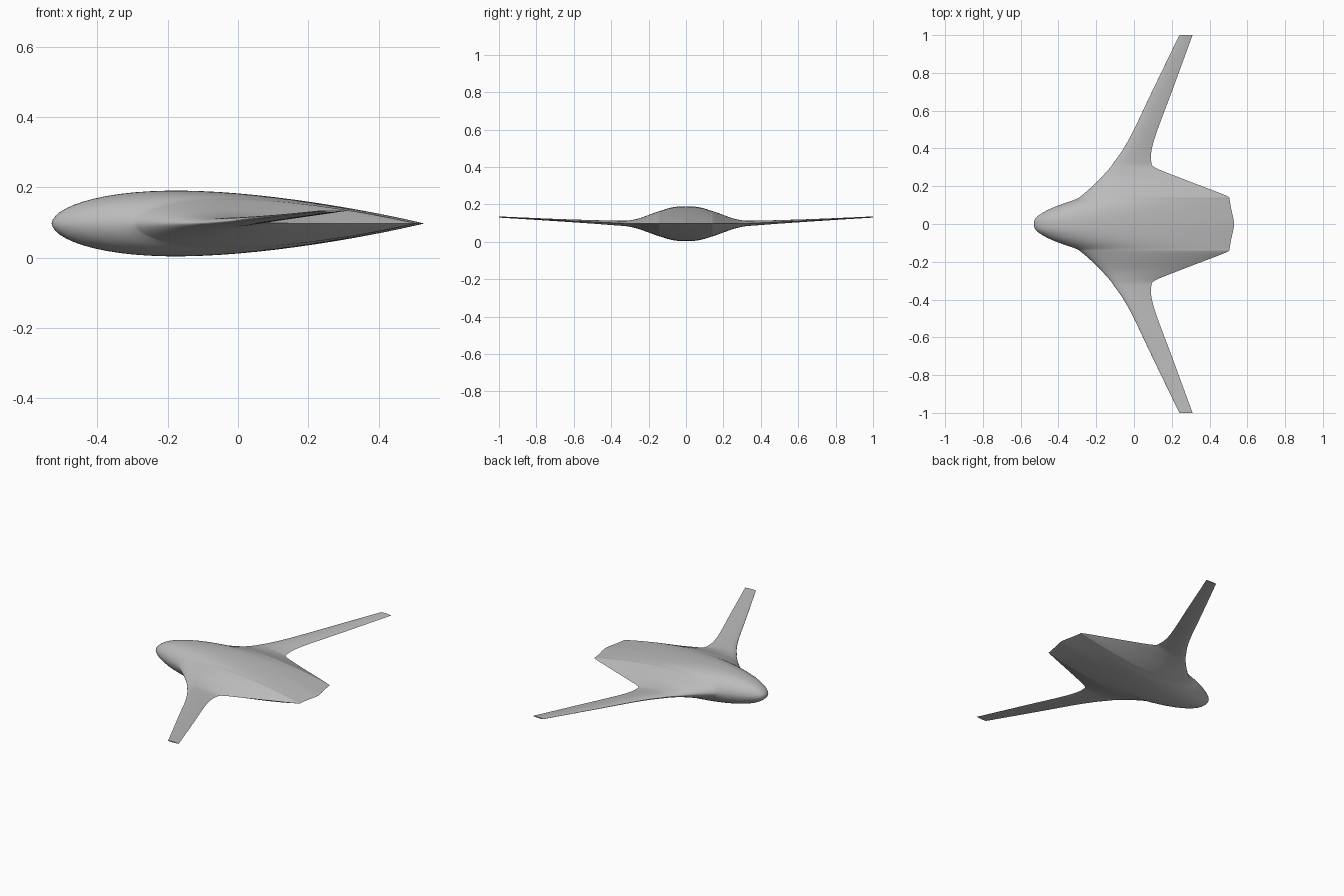
import bpy
import bmesh
import math
from mathutils import Vector

default_cube = bpy.data.objects.get("Cube")
if default_cube:
    bpy.data.objects.remove(default_cube, do_unlink=True)


def make_material(name, colour):
    material = bpy.data.materials.new(name)
    material.use_nodes = True
    material.diffuse_color = colour
    shader = material.node_tree.nodes["Principled BSDF"]
    shader.inputs["Base Color"].default_value = colour
    return material


# Half-span stations: span, leading edge, trailing edge, half thickness, height
STATIONS = [
    (0, -.53, .53, .0935, .097),
    (.035, -.517, .525, .0925, .097),
    (.07, -.465, .517, .088, .097),
    (.1, -.395, .511, .081, .097),
    (.13, -.31, .505, .071, .097),
    (.148, -.28, .493, .066, .097),
    (.2, -.22, .36, .047, .097),
    (.25, -.17, .23, .029, .097),
    (.3, -.125, .11, .0175, .098),
    (.335, -.1, .091, .014, .099),
    (.4, -.055, .095, .012, .102),
    (.5, 0, .125, .0095, .107),
    (.7, .095, .2, .006, .117),
    (1, .24, .31, .003, .133),
]
STEPS = 6
CHORD_POINTS = 32


def smooth_stations(rows):
    """Spline through the stations, mirrored at the centreline."""
    points = [Vector(row) for row in rows]
    before = points[1].copy()
    before[0] = -before[0]
    after = points[-1] * 2 - points[-2]
    padded = [before] + points + [after]
    result = []
    for a, b, c, d in zip(padded, padded[1:], padded[2:], padded[3:]):
        for step in range(STEPS):
            t = step / STEPS
            result.append(b + (c - a) * (t / 2)
                          + (a * 2 - b * 5 + c * 4 - d) * (t * t / 2)
                          + (b * 3 - a - c * 3 + d) * (t ** 3 / 2))
    return result + [points[-1]]


def foil_height(u):
    """Symmetric wing section, one at its thickest point."""
    u = u ** 1.1
    return 10 * (.2969 * math.sqrt(u) - .126 * u - .3516 * u ** 2
                 + .2843 * u ** 3 - .1036 * u ** 4)


def section(station):
    """Closed loop from the trailing edge over the top and back below."""
    span, lead, trail, thick, height = station
    loop = []
    for i in range(2 * CHORD_POINTS):
        angle = math.pi * i / CHORD_POINTS
        u = (1 + math.cos(angle)) / 2
        side = 1 if i < CHORD_POINTS else -1
        z = height + side * thick * foil_height(u)
        loop.append((lead + (trail - lead) * u, span, z))
    return loop


# Loft one half of the blended body and wing
bm = bmesh.new()
rings = [[bm.verts.new(p) for p in section(s)] for s in smooth_stations(STATIONS)]
for inner, outer in zip(rings, rings[1:]):
    for i in range(len(inner)):
        k = (i + 1) % len(inner)
        bm.faces.new((inner[i], inner[k], outer[k], outer[i]))

# Flat wing tip
bm.faces.new(rings[-1])

# Mirror across the centreline and weld the seam
copy = bmesh.ops.duplicate(bm, geom=bm.verts[:] + bm.edges[:] + bm.faces[:])["geom"]
for vert in copy:
    if isinstance(vert, bmesh.types.BMVert):
        vert.co.y = -vert.co.y
bmesh.ops.remove_doubles(bm, verts=bm.verts[:], dist=.00001)
bmesh.ops.recalc_face_normals(bm, faces=bm.faces[:])

mesh = bpy.data.meshes.new("blended_wing_body")
bm.to_mesh(mesh)
bm.free()
mesh.materials.append(make_material("light grey", (.5, .5, .5, 1)))
body = bpy.data.objects.new("blended_wing_body", mesh)
bpy.context.collection.objects.link(body)

# Smooth skin with crisp trailing edge and tips
bpy.context.view_layer.objects.active = body
body.select_set(True)
bpy.ops.object.shade_smooth_by_angle(angle=math.radians(40))
